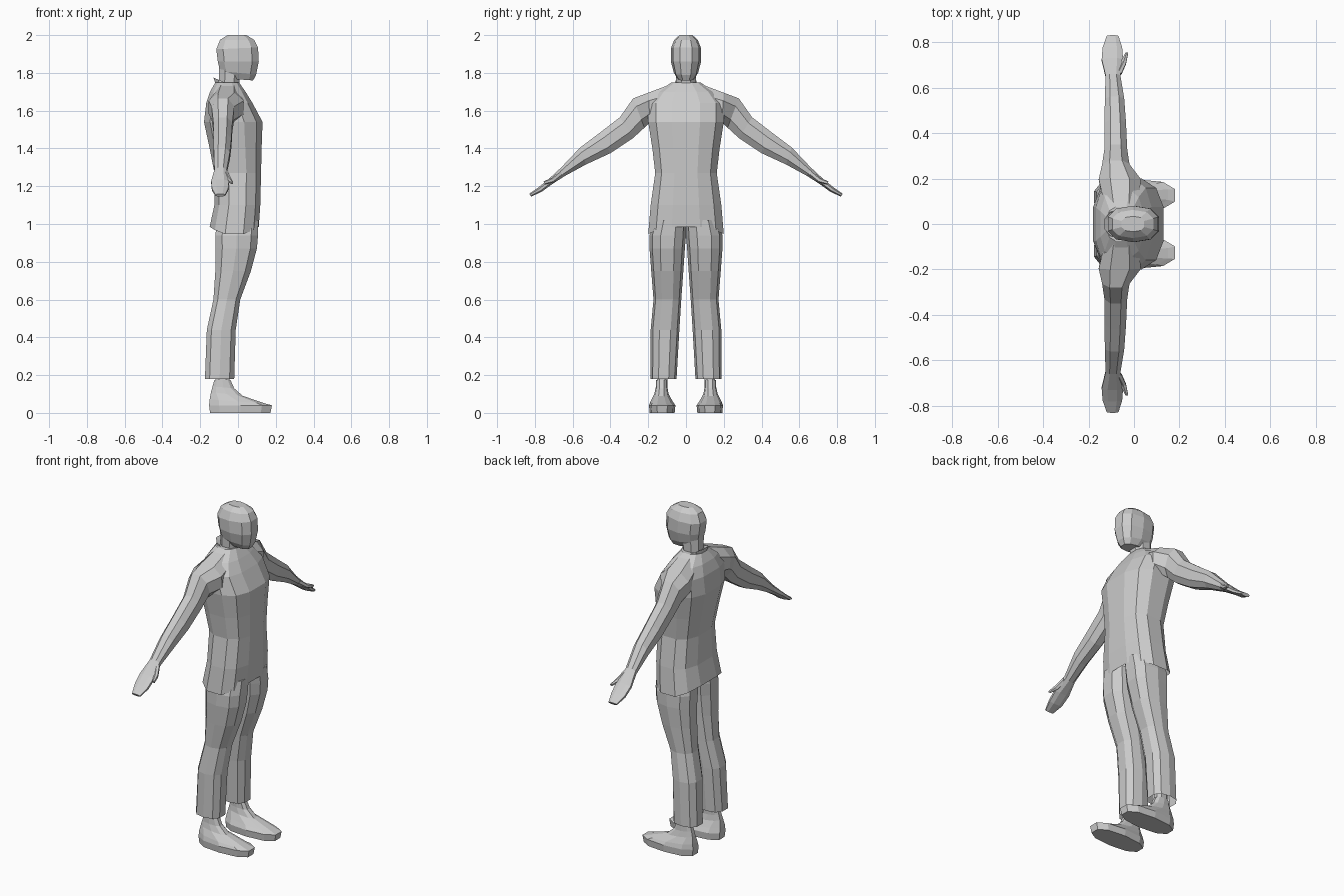
import bpy, bmesh
from math import cos, sin, pi
from mathutils import Vector


def unit_ring(n, power):
    """Rounded-box outline with n points, scaled to reach exactly +-1."""
    pts = []
    for i in range(n):
        a = 2 * pi * (i + 0.5) / n
        c, s = cos(a), sin(a)
        pts.append((abs(c) ** power * (1 if c > 0 else -1), abs(s) ** power * (1 if s > 0 else -1)))
    mx, my = max(p[0] for p in pts), max(p[1] for p in pts)
    return [(p[0] / mx, p[1] / my) for p in pts]


def loft(name, rings, caps=(True, True), mirror=False):
    """Skin a list of equal-sized point rings."""
    bm = bmesh.new()
    rows = [[bm.verts.new(p) for p in r] for r in rings]
    n = len(rows[0])
    for a, b in zip(rows, rows[1:]):
        for i in range(n):
            j = (i + 1) % n
            bm.faces.new((a[i], a[j], b[j], b[i]))
    if caps[0]:
        bm.faces.new(rows[0][::-1])
    if caps[1]:
        bm.faces.new(rows[-1])
    bmesh.ops.recalc_face_normals(bm, faces=bm.faces)
    mesh = bpy.data.meshes.new(name)
    bm.to_mesh(mesh)
    bm.free()
    obj = bpy.data.objects.new(name, mesh)
    bpy.context.collection.objects.link(obj)
    if mirror:
        mod = obj.modifiers.new("Mirror", "MIRROR")
        mod.use_axis = (False, True, False)
    return obj


def level(z, x0, x1, y0, y1, n=10, power=0.8, tilt=0.0, lift=0.0):
    """Horizontal ring; tilt raises the front, lift raises front and back."""
    return [Vector(((x0 + x1) / 2 + u * (x1 - x0) / 2, (y0 + y1) / 2 + v * (y1 - y0) / 2,
                    z + tilt * u + lift * u * u)) for u, v in unit_ring(n, power)]


def across(top, bottom, x0, x1, n=8, power=0.9):
    """Ring across a limb between an upper and a lower (y, z) outline point."""
    t, b = Vector((0, *top)), Vector((0, *bottom))
    return [(t + b) / 2 + (t - b) / 2 * v + Vector(((x0 + x1) / 2 + u * (x1 - x0) / 2, 0, 0))
            for u, v in unit_ring(n, power)]


# Jacket body, open at the hem
torso = [(0.94, -0.15, 0.11, 0.20, 0.045), (1.10, -0.125, 0.118, 0.187, 0),
         (1.27, -0.125, 0.122, 0.163, 0), (1.40, -0.15, 0.125, 0.178, 0),
         (1.54, -0.18, 0.13, 0.20, 0), (1.64, -0.168, 0.077, 0.20, 0),
         (1.70, -0.148, 0.04, 0.15, 0), (1.75, -0.12, 0.005, 0.075, 0)]
loft("jacket_body", [level(z, a, b, -w, w, 12, 0.75, 0, l) for z, a, b, w, l in torso],
     (False, True))

# Collar, low at the front and flared at the back
loft("collar", [level(z, a, b, -w, w, 10, 0.9, t) for z, a, b, w, t in (
    (1.715, -0.115, 0.01, 0.07, -0.015), (1.745, -0.13, 0.01, 0.062, -0.03),
    (1.725, -0.10, -0.005, 0.045, -0.03))], (False, False))

# Neck and head
loft("neck", [level(1.70, -0.10, 0.0, -0.05, 0.05, 8, 0.9),
              level(1.84, -0.10, 0.02, -0.055, 0.055, 8, 0.9)])
head = [(1.765, -0.055, 0.08, 0.042, -0.005), (1.80, -0.095, 0.096, 0.064, -0.01),
        (1.86, -0.107, 0.110, 0.080, 0), (1.93, -0.115, 0.106, 0.080, 0.005),
        (1.975, -0.095, 0.085, 0.062, 0), (2.0, -0.055, 0.045, 0.034, 0)]
loft("head", [level(z, a, b, -w, w, 10, 0.8, t) for z, a, b, w, t in head])

# Sleeves running from the shoulder into flat hands
arm = [((0.08, 1.74), (0.10, 1.54), -0.13, 0.02), ((0.20, 1.695), (0.19, 1.54), -0.155, 0.03),
       ((0.28, 1.665), (0.22, 1.51), -0.14, -0.02), ((0.35, 1.565), (0.28, 1.455), -0.13, -0.03),
       ((0.46, 1.48), (0.40, 1.375), -0.13, -0.035), ((0.56, 1.405), (0.53, 1.315), -0.128, -0.043),
       ((0.66, 1.30), (0.64, 1.255), -0.125, -0.06), ((0.73, 1.235), (0.71, 1.21), -0.142, -0.048),
       ((0.78, 1.195), (0.765, 1.17), -0.138, -0.052), ((0.83, 1.16), (0.82, 1.145), -0.12, -0.068)]
loft("arm", [across(*r) for r in arm], mirror=True)

# Thumbs
thumb = [((0.665, 1.285), (0.655, 1.255), -0.085, -0.055), ((0.71, 1.245), (0.70, 1.22), -0.06, -0.035),
         ((0.755, 1.225), (0.745, 1.21), -0.038, -0.026)]
loft("thumb", [across(*r, n=6) for r in thumb], mirror=True)

# Trouser legs, open at the cuff
leg = [(0.18, -0.175, -0.02, 0.05, 0.187), (0.44, -0.165, -0.012, 0.035, 0.187),
       (0.60, -0.13, 0.012, 0.025, 0.172), (0.75, -0.12, 0.068, 0.014, 0.184),
       (0.87, -0.118, 0.10, 0.006, 0.193), (0.94, -0.12, 0.106, 0.0, 0.193),
       (1.02, -0.11, 0.108, 0.0, 0.17)]
loft("trouser_leg", [level(*r, n=10, power=0.8) for r in leg], (False, True), True)

# Ankles and shoes
loft("ankle", [level(0.15, -0.12, -0.045, 0.10, 0.155, 8), level(0.30, -0.12, -0.05, 0.09, 0.15, 8)],
     mirror=True)
shoe = [(0.0, -0.148, 0.172, 0.06, 0.192, 0), (0.04, -0.153, 0.18, 0.056, 0.196, 0),
        (0.06, -0.15, 0.15, 0.07, 0.188, -0.012), (0.10, -0.143, 0.025, 0.092, 0.168, -0.01),
        (0.135, -0.135, -0.02, 0.098, 0.16, -0.005), (0.175, -0.125, -0.04, 0.098, 0.158, 0)]
loft("shoe", [level(z, a, b, c, d, 10, 0.8, t) for z, a, b, c, d, t in shoe], mirror=True)
